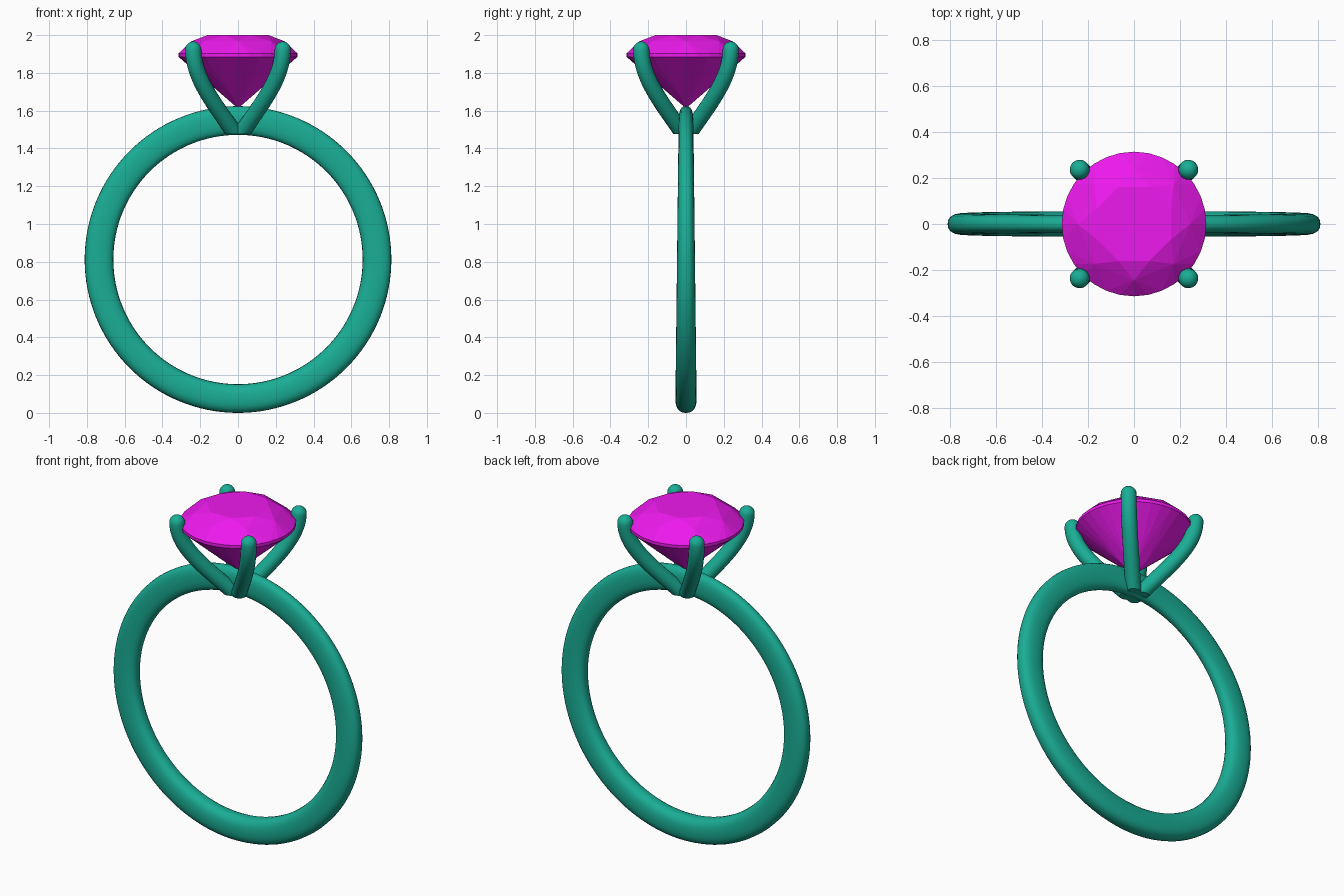
import bpy, bmesh
from math import sin, cos, pi, copysign
from mathutils import Vector

if "Cube" in bpy.data.objects:
    bpy.data.objects.remove(bpy.data.objects["Cube"])


def make_object(name, bm, color, smooth):
    bmesh.ops.recalc_face_normals(bm, faces=bm.faces[:])
    mesh = bpy.data.meshes.new(name)
    bm.to_mesh(mesh)
    bm.free()
    obj = bpy.data.objects.new(name, mesh)
    bpy.context.collection.objects.link(obj)
    mat = bpy.data.materials.get(color[0])
    if mat is None:
        mat = bpy.data.materials.new(color[0])
        mat.diffuse_color = color[1]
        mat.use_nodes = True
        mat.node_tree.nodes["Principled BSDF"].inputs["Base Color"].default_value = mat.diffuse_color
    mesh.materials.append(mat)
    if smooth:
        bpy.ops.object.select_all(action='DESELECT')
        obj.select_set(True)
        bpy.context.view_layer.objects.active = obj
        bpy.ops.object.shade_smooth_by_angle(angle=0.7)
    return obj


def bridge(bm, a, b):
    n = len(a)
    for i in range(n):
        bm.faces.new((a[i], a[(i + 1) % n], b[(i + 1) % n], b[i]))


METAL = ("metal", (0.01, 0.42, 0.30, 1))
STONE = ("stone", (0.85, 0.01, 0.85, 1))

# Band: rounded section swept round a circle, narrower towards the top
CENTER_Z, MID_R, HALF_R = 0.812, 0.736, 0.076
SEG, SIDES = 128, 24
bm = bmesh.new()
rings = []
for i in range(SEG):
    a = 2 * pi * i / SEG
    half_w = 0.0475 - 0.0085 * sin(a)
    ring = []
    for j in range(SIDES):
        t = 2 * pi * j / SIDES
        u = copysign(abs(cos(t)) ** 0.8, cos(t)) * HALF_R
        v = copysign(abs(sin(t)) ** 0.8, sin(t)) * half_w
        r = MID_R + u
        ring.append(bm.verts.new((r * cos(a), v, CENTER_Z + r * sin(a))))
    rings.append(ring)
for i in range(SEG):
    bridge(bm, rings[i], rings[(i + 1) % SEG])
make_object("band", bm, METAL, True)


# Prongs: curved round bars with domed tips, trimmed flush with the bore
def prong(name, sx, sy):
    p = [Vector(q) for q in ((0, 1.455), (0.11, 1.62), (0.235, 1.76), (0.237, 1.923))]
    rad, n = 0.043, 20
    out = Vector((sx, sy, 0)).normalized()
    side = Vector((-out.y, out.x, 0))
    up = Vector((0, 0, 1))
    bm = bmesh.new()
    rings = []

    def add_ring(center, normal, r):
        rings.append([bm.verts.new(center + normal * (r * cos(2 * pi * k / n))
                                   + side * (r * sin(2 * pi * k / n))) for k in range(n)])

    for i in range(-2, 21):
        t = i / 20
        s = 1 - t
        c = p[0] * s**3 + p[1] * 3 * s * s * t + p[2] * 3 * s * t * t + p[3] * t**3
        d = (p[1] - p[0]) * s * s + (p[2] - p[1]) * 2 * s * t + (p[3] - p[2]) * t * t
        center = Vector((sx * c.x, sy * c.x, c.y))
        tangent = (out * (d.x * 2**0.5) + up * d.y).normalized()
        normal = side.cross(tangent)
        add_ring(center, normal, rad)
    for k in range(1, 6):
        a = k * pi / 12
        add_ring(center + tangent * rad * sin(a), normal, rad * cos(a))
    for a, b in zip(rings, rings[1:]):
        bridge(bm, a, b)
    tip = bm.verts.new(center + tangent * rad)
    for k in range(n):
        bm.faces.new((rings[-1][k], rings[-1][(k + 1) % n], tip))
    bm.faces.new(rings[0])
    cut = bmesh.ops.bisect_plane(bm, geom=bm.verts[:] + bm.edges[:] + bm.faces[:],
                                 plane_co=(0, 0, 1.477), plane_no=(0, 0, 1), clear_inner=True)
    edges = [e for e in cut["geom_cut"] if isinstance(e, bmesh.types.BMEdge)]
    bmesh.ops.holes_fill(bm, edges=edges, sides=0)
    make_object(name, bm, METAL, True)


for sx, x_name in ((-1, "left"), (1, "right")):
    for sy, y_name in ((-1, "front"), (1, "back")):
        prong(f"{y_name}_{x_name}_prong", sx, sy)

# Gemstone: brilliant cut made as the hull of its facet corners
bm = bmesh.new()
# (corner count, radius, height, angle offset)
for count, r, z, off in ((8, 0.175, 2.0, pi / 8), (8, 0.245, 1.968, 0),
                         (32, 0.315, 1.903, 0), (32, 0.315, 1.885, 0),
                         (8, 0.075, 1.672, pi / 8)):
    for i in range(count):
        a = off + 2 * pi * i / count
        bm.verts.new((r * cos(a), r * sin(a), z))
bm.verts.new((0, 0, 1.612))
bmesh.ops.convex_hull(bm, input=bm.verts[:])
make_object("gemstone", bm, STONE, False)
